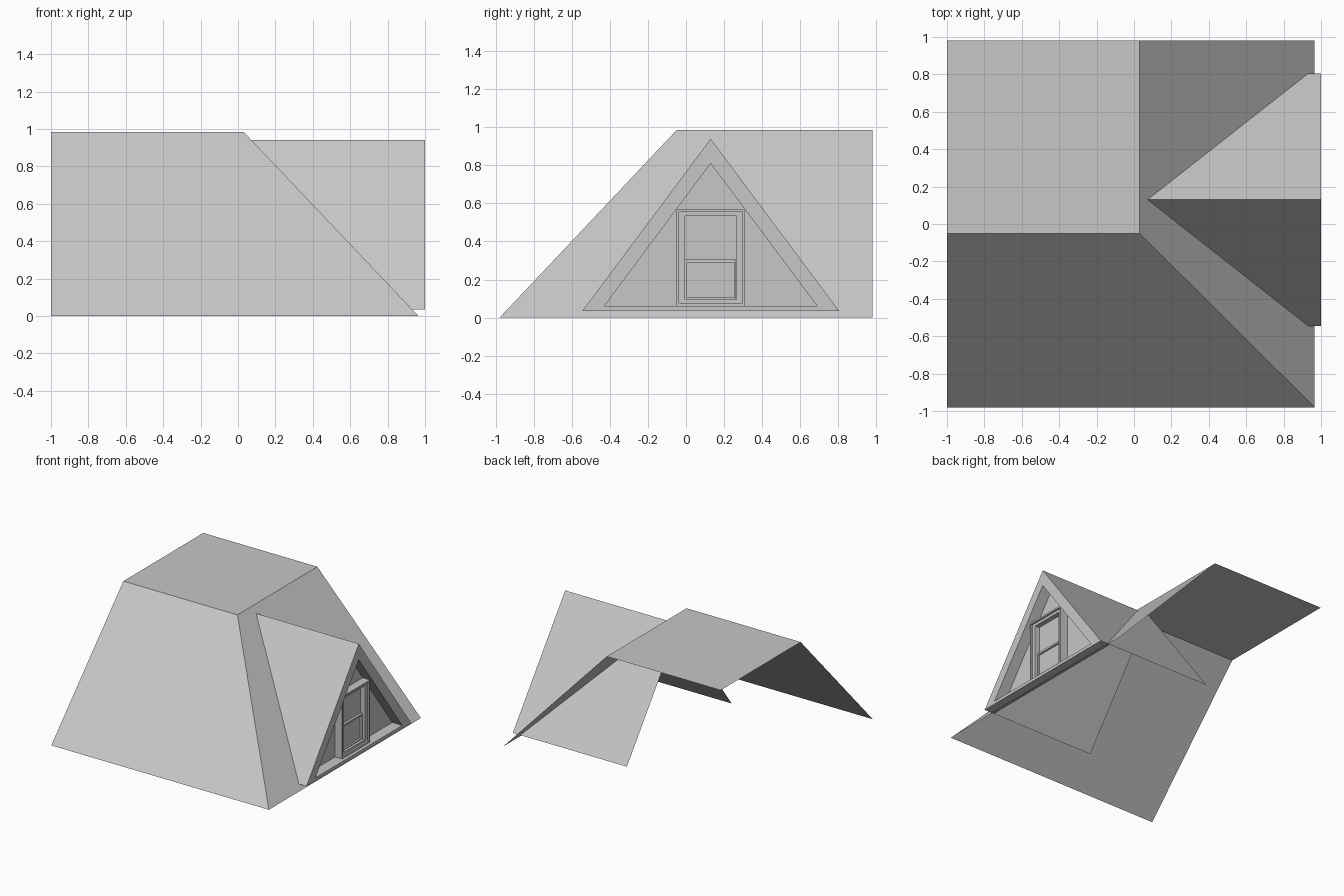
import bpy

cube = bpy.data.objects.get("Cube")
if cube:
    bpy.data.objects.remove(cube, do_unlink=True)

# Single plain colour
grey = bpy.data.materials.new("light_grey")
grey.use_nodes = True
colour = (0.57, 0.57, 0.57, 1)
grey.diffuse_color = colour
grey.node_tree.nodes["Principled BSDF"].inputs["Base Color"].default_value = colour


def build(name, verts, faces):
    mesh = bpy.data.meshes.new(name)
    mesh.from_pydata(verts, [], faces)
    mesh.materials.append(grey)
    obj = bpy.data.objects.new(name, mesh)
    bpy.context.collection.objects.link(obj)
    return obj


def nested(name, loops, cap=True):
    """Bridge successive (x, [(y, z), ...]) loops facing +x, then close the last."""
    n = len(loops[0][1])
    verts = [(x, y, z) for x, pts in loops for y, z in pts]
    faces = []
    for k in range(len(loops) - 1):
        a, b = k * n, (k + 1) * n
        for i in range(n):
            j = (i + 1) % n
            faces.append((a + i, a + j, b + j, b + i))
    if cap:
        faces.append(tuple(range(len(verts) - n, len(verts))))
    return build(name, verts, faces)


def rect(y0, y1, z0, z1):
    return [(y0, z0), (y1, z0), (y1, z1), (y0, z1)]


# Main roof: flat top, front slope and right slope, open at the back and left
X0, XR, XE = -1.0, 0.03, 0.965
YF, YR, YB = -0.98, -0.05, 0.98
TOP = 0.985
build("main_roof",
      [(X0, YR, TOP), (XR, YR, TOP), (XR, YB, TOP), (X0, YB, TOP),
       (X0, YF, 0), (XE, YF, 0), (XE, YB, 0)],
      [(0, 1, 2, 3), (4, 5, 1, 0), (5, 6, 2, 1)])

# Dormer roof: two sheets running back under the main roof
MID, HALF, EAVE, RIDGE = 0.13, 0.675, 0.035, 0.94
FRONT, BACK, WALL = 1.0, -0.03, 0.91
build("dormer_roof",
      [(BACK, MID - HALF, EAVE), (FRONT, MID - HALF, EAVE),
       (FRONT, MID, RIDGE), (BACK, MID, RIDGE),
       (FRONT, MID + HALF, EAVE), (BACK, MID + HALF, EAVE)],
      [(0, 1, 2, 3), (3, 2, 4, 5)])

# Gable: triangular trim, deep reveal and recessed wall
outer = [(MID - HALF, EAVE), (MID + HALF, EAVE), (MID, RIDGE)]
inner = [(MID - 0.56, 0.06), (MID + 0.56, 0.06), (MID, 0.81)]
nested("gable_wall", [(FRONT, outer), (FRONT, inner), (WALL, inner)])

# Underside of the gable trim
build("gable_sill",
      [(WALL, MID - HALF, EAVE), (WALL, MID + HALF, EAVE),
       (FRONT, MID + HALF, EAVE), (FRONT, MID - HALF, EAVE)],
      [(0, 1, 2, 3)])

# Window: projecting casing stepping back to the glass
casing = rect(-0.05, 0.31, 0.062, 0.57)
step = rect(-0.037, 0.297, 0.077, 0.557)
opening = rect(-0.005, 0.265, 0.097, 0.535)
nested("window_casing",
       [(WALL, casing), (0.975, casing), (0.975, step), (0.96, step),
        (0.96, opening), (0.92, opening)])

# Lower sash with its meeting rail
sash = rect(-0.004, 0.264, 0.098, 0.305)
pane = rect(0.005, 0.255, 0.105, 0.29)
nested("lower_sash", [(0.92, sash), (0.94, sash), (0.94, pane), (0.925, pane)])
